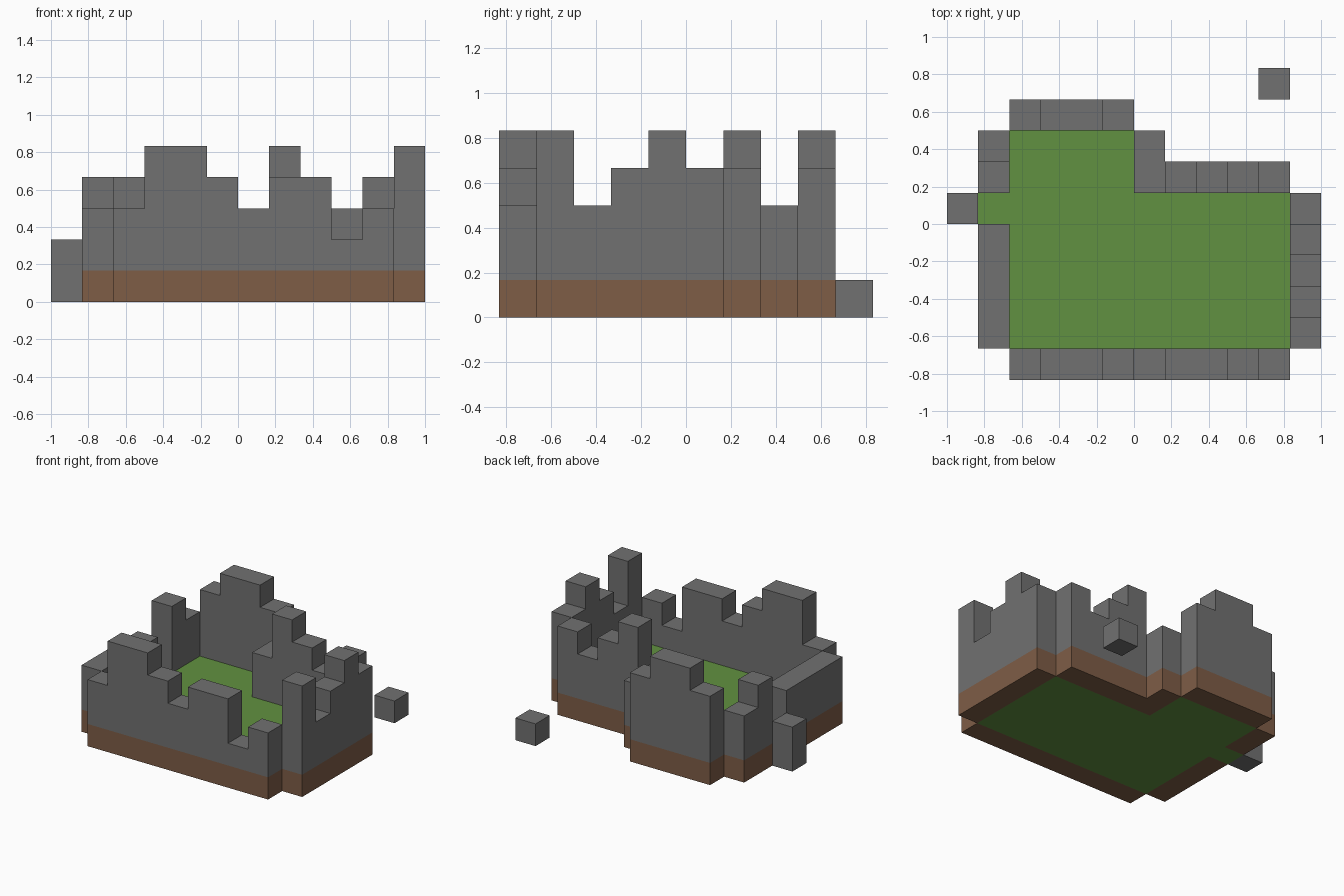
import bpy
import bmesh
from mathutils import Vector

cube = bpy.data.objects.get("Cube")
if cube:
    bpy.data.objects.remove(cube, do_unlink=True)

CELL = 1 / 6                      # edge of one block
ORIGIN = Vector((-1, -5 * CELL, 0))


def material(name, rgb):
    mat = bpy.data.materials.new(name)
    mat.use_nodes = True
    mat.diffuse_color = (*rgb, 1)
    mat.node_tree.nodes["Principled BSDF"].inputs["Base Color"].default_value = (*rgb, 1)
    return mat


STONE = material("grey stone", (0.165, 0.165, 0.165))
EARTH = material("brown earth", (0.21, 0.11, 0.062))
GRASS = material("green grass", (0.12, 0.285, 0.052))


def prism(name, outline, depth, mats):
    """Extrude an outline given in block units; a second material fills the lowest layer."""
    bm = bmesh.new()
    face = bm.faces.new([bm.verts.new(p) for p in outline])
    ext = bmesh.ops.extrude_face_region(bm, geom=[face], use_keep_orig=True)
    moved = [v for v in ext["geom"] if isinstance(v, bmesh.types.BMVert)]
    bmesh.ops.translate(bm, verts=moved, vec=depth)
    if len(mats) > 1:
        bmesh.ops.bisect_plane(bm, geom=bm.verts[:] + bm.edges[:] + bm.faces[:],
                               plane_co=(0, 0, 1), plane_no=(0, 0, 1))
        for f in bm.faces:
            f.material_index = int(f.calc_center_median().z < 1)
    bmesh.ops.recalc_face_normals(bm, faces=bm.faces)
    for v in bm.verts:
        v.co = ORIGIN + v.co * CELL
    mesh = bpy.data.meshes.new(name)
    bm.to_mesh(mesh)
    bm.free()
    for m in mats:
        mesh.materials.append(m)
    obj = bpy.data.objects.new(name, mesh)
    bpy.context.collection.objects.link(obj)


def wall(name, start, axis, heights, mats=(STONE, EARTH)):
    """Stepped wall one block thick, running along the given axis."""
    profile = [(0, 0)]
    last = 0
    for k, h in enumerate(heights):
        if h != last:
            if k:
                profile.append((k, last))
            profile.append((k, h))
        last = h
    profile += [(len(heights), last), (len(heights), 0)]
    x, y = start
    if axis == "x":
        outline, depth = [(x + s, y, z) for s, z in profile], (0, 1, 0)
    else:
        outline, depth = [(x, y + s, z) for s, z in profile], (1, 0, 0)
    prism(name, outline, depth, mats)


# Ruined walls on an earth footing
wall("front_wall", (2, 0), "x", [3, 5, 5, 4, 3, 4, 4, 2, 3])
wall("left_wall", (11, 1), "y", [5, 3, 4, 5, 4])
wall("right_wall", (1, 1), "y", [3, 3, 3, 3])
wall("right_wall_beyond_gate", (1, 6), "y", [4, 3])
wall("back_wall", (2, 8), "x", [4, 5, 5, 4])
wall("back_return_wall", (6, 6), "y", [3, 3])
wall("back_side_wall", (7, 6), "x", [5, 4, 3, 4])

# Loose stone outside
wall("gate_pillar", (0, 5), "x", [2], (STONE,))
wall("fallen_block", (10, 9), "x", [1], (STONE,))

# Grass courtyard with the gate threshold
court = [(2, 1), (11, 1), (11, 6), (6, 6), (6, 8), (2, 8), (2, 6), (1, 6), (1, 5), (2, 5)]
prism("courtyard", [(x, y, 0) for x, y in court], (0, 0, 1), (GRASS,))
